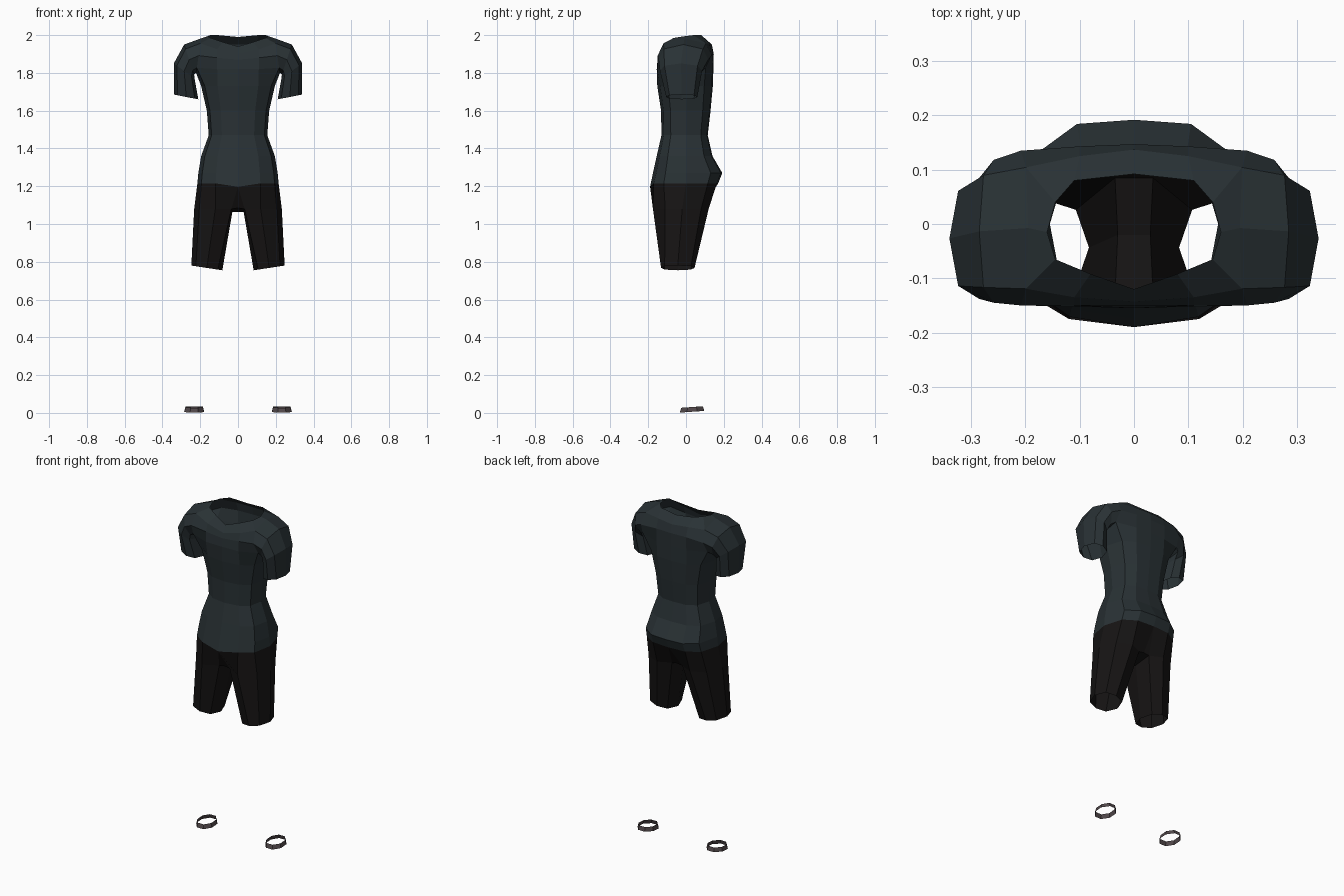
import bpy, bmesh
from math import sin, cos, pi, copysign

if "Cube" in bpy.data.objects:
    bpy.data.objects.remove(bpy.data.objects["Cube"])


def material(name, rgb):
    m = bpy.data.materials.new(name)
    m.diffuse_color = (*rgb, 1)
    m.use_nodes = True
    m.node_tree.nodes["Principled BSDF"].inputs["Base Color"].default_value = m.diffuse_color
    return m


def bridge(faces, a, b, closed=False):
    n = len(a)
    for i in range(n if closed else n - 1):
        j = (i + 1) % n
        faces.append((a[i], a[j], b[j], b[i]))


def build(name, faces, mat):
    """Half shell from point faces, welded and mirrored across x = 0."""
    bm = bmesh.new()
    for f in faces:
        bm.faces.new([bm.verts.new(p) for p in f])
    bmesh.ops.remove_doubles(bm, verts=bm.verts, dist=0.0005)
    bmesh.ops.recalc_face_normals(bm, faces=bm.faces)
    me = bpy.data.meshes.new(name)
    bm.to_mesh(me)
    bm.free()
    me.materials.append(mat)
    ob = bpy.data.objects.new(name, me)
    bpy.context.collection.objects.link(ob)
    mod = ob.modifiers.new("mirror", 'MIRROR')
    mod.merge_threshold = 0.001
    return ob


# half cross-section of the body, front centre round to back centre
SX = (0, .55, .9, 1, .85, .5, 0)
SY = (1, .9, .62, 0, .68, .96, 1)


def body_ring(z, w, f, b, dip=0):
    return [(w * SX[k], (f if k < 4 else b) * SY[k], z - (dip if k == 0 else 0))
            for k in range(7)]


def limb_ring(inner, outer, yf, yb, n=8):
    """Ring from inner (x, z) over the front to outer (x, z) and back."""
    pts = []
    for k in range(n):
        a = 2 * pi * k / n
        t = (1 - cos(a)) / 2
        s = copysign(abs(sin(a)) ** .7, sin(a))
        mid, half = (yf + yb) / 2, (yb - yf) / 2
        pts.append((inner[0] + (outer[0] - inner[0]) * t, mid - half * s,
                    inner[1] + (outer[1] - inner[1]) * t))
    return pts


# shirt torso
hem = body_ring(1.215, .215, -.19, .17, .018)
rows = [hem,
        body_ring(1.27, .21, -.175, .192),
        body_ring(1.36, .195, -.155, .14),
        body_ring(1.47, .155, -.13, .115),
        body_ring(1.60, .165, -.132, .13),
        body_ring(1.73, .195, -.152, .142)]
arm = limb_ring((.222, 1.80), (.195, 1.983), -.15, .135)
rows.append([(0, -.155, 1.82), (.11, -.152, 1.82), arm[1], arm[0], arm[7],
             (.1, .14, 1.82), (0, .145, 1.82)])
shirt = []
for a, b in zip(rows, rows[1:]):
    bridge(shirt, a, b)

# chest and upper back beside the armholes
top = rows[-1]
chest = [(0, -.15, 1.87), (.11, -.15, 1.88), arm[2]]
back = [arm[6], (.1, .143, 1.9), (0, .147, 1.9)]
bridge(shirt, top[:3], chest)
bridge(shirt, top[4:], back)

# yoke and neckline
yoke = [(0, -.143, 1.90), (.11, -.135, 1.925), arm[3], arm[4], arm[5],
        (.1, .125, 1.955), (0, .137, 1.95)]
neck = [(0, -.12, 1.94), (.08, -.092, 1.963), (.145, -.065, 1.985), (.16, -.015, 1.993),
        (.145, .04, 2.0), (.11, .08, 2.0), (0, .092, 1.99)]
bridge(shirt, chest, yoke[:3])
bridge(shirt, back, yoke[4:])
bridge(shirt, yoke, neck)

# sleeves
sleeve = [arm,
          limb_ring((.232, 1.79), (.285, 1.95), -.145, .118),
          limb_ring((.23, 1.77), (.34, 1.85), -.138, .085),
          limb_ring((.21, 1.66), (.338, 1.685), -.105, .06)]
for a, b in zip(sleeve, sleeve[1:]):
    bridge(shirt, a, b, True)
build("shirt", shirt, material("dark_teal", (.022, .031, .035)))

# shorts: hip panel, crotch strip and leg tube
thigh = [(.03, -.02, 1.063), (.035, -.13, 1.08), (.12, -.175, 1.08), (.205, -.11, 1.08),
         (.232, -.02, 1.08), (.195, .08, 1.08), (.11, .12, 1.08), (.035, .085, 1.08)]
centre = [(0, -.13, 1.085), (0, -.02, 1.063), (0, .085, 1.085)]
shorts = [(hem[0], centre[0], thigh[1]), (hem[6], thigh[7], centre[2])]
bridge(shorts, hem, thigh[1:])
bridge(shorts, centre, [thigh[1], thigh[0], thigh[7]])
cuff = limb_ring((.083, .755), (.247, .78), -.132, .045)
bridge(shorts, thigh, cuff, True)
build("shorts", shorts, material("near_black", (.008, .007, .007)))

# ankle bands, tilted up toward the back
band = []


def band_ring(rx, ry, z, cx=.232):
    pts = []
    for k in range(8):
        a = 2 * pi * (k + .5) / 8
        y = .032 + ry * sin(a)
        pts.append((cx + rx * cos(a), y, z + .07 * (y - .032)))
    return pts


low, high = band_ring(.057, .07, .006), band_ring(.05, .062, .031)
bridge(band, low, high, True)
build("ankle_bands", band, material("grey_brown", (.08, .062, .066)))
